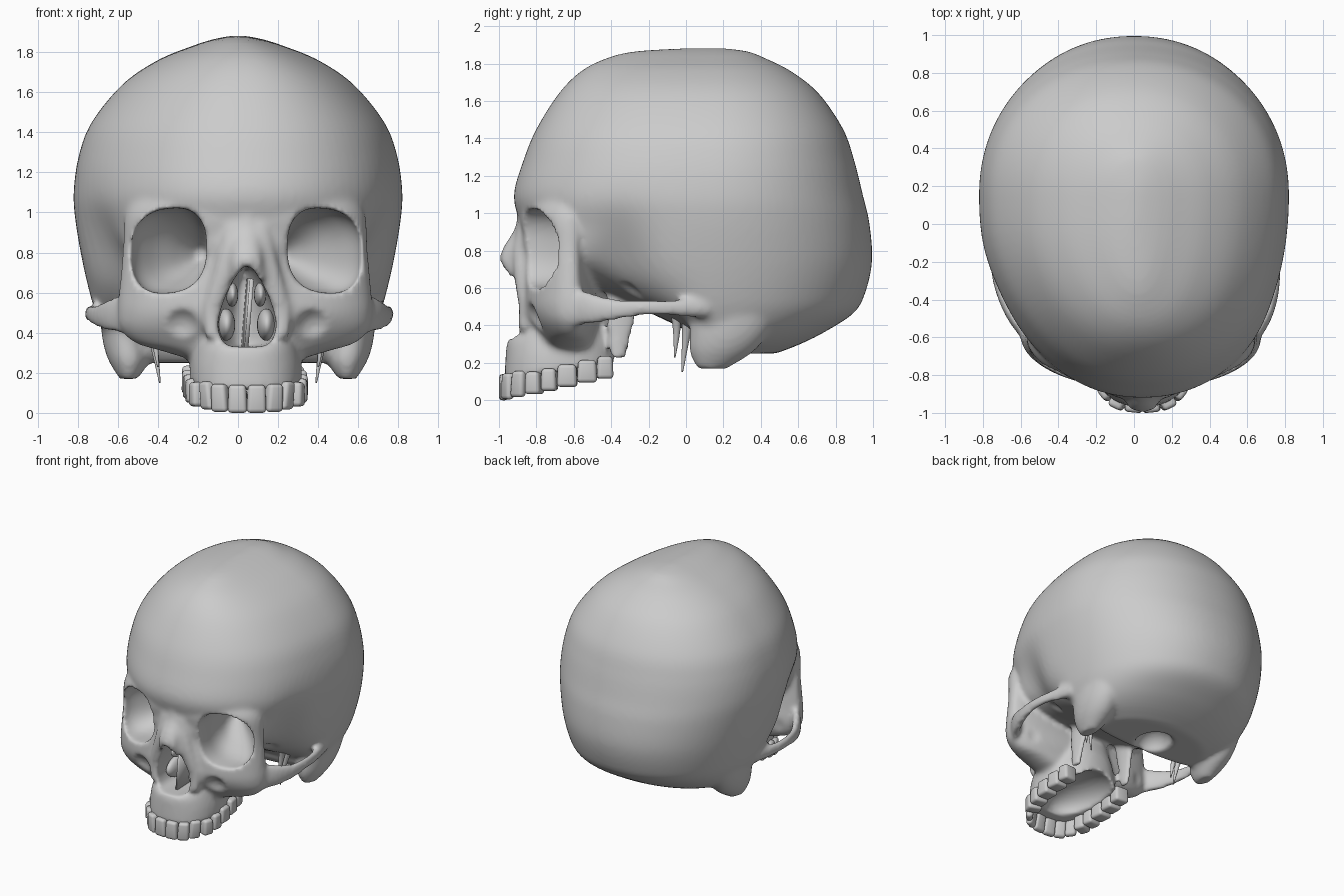
import bpy
import bmesh
from math import sin, cos, pi, atan2, exp
from mathutils import Matrix, Vector

if "Cube" in bpy.data.objects:
    bpy.data.objects.remove(bpy.data.objects["Cube"], do_unlink=True)

bone_grey = bpy.data.materials.new("bone_grey")
bone_grey.use_nodes = True
bone_grey.diffuse_color = (0.6, 0.6, 0.6, 1)
bone_grey.node_tree.nodes["Principled BSDF"].inputs["Base Color"].default_value = (0.6, 0.6, 0.6, 1)

SIDES = (1, -1)
SEGMENTS = 96


def spow(value, power):
    return (1 if value >= 0 else -1) * abs(value) ** (2 / power)


def refine(rows, steps=6):
    """Smooth curve through the rows of a table."""
    out = []
    for i in range(len(rows) - 1):
        a, b, c, d = (rows[max(0, min(len(rows) - 1, i + k))] for k in (-1, 0, 1, 2))
        for s in range(steps):
            t = s / steps
            out.append([0.5 * (2 * q + (r - p) * t + (2 * p - 5 * q + 4 * r - w) * t * t
                               + (3 * q - p - 3 * r + w) * t ** 3)
                        for p, q, r, w in zip(a, b, c, d)])
    return out + [list(rows[-1])]


def skin(bm, rings):
    """Bridge closed rings into a capped solid."""
    loops = [[bm.verts.new(p) for p in ring] for ring in rings]
    for low, high in zip(loops, loops[1:]):
        for i in range(len(low)):
            j = (i + 1) % len(low)
            bm.faces.new((low[i], low[j], high[j], high[i]))
    bm.faces.new(loops[0])
    bm.faces.new(loops[-1])


def stack(bm, rows, mid, power=2.0):
    """Level slices given as height, front, back, half width."""
    rings = []
    for z, front, back, width in refine(rows):
        ring = []
        for i in range(SEGMENTS):
            t = 2 * pi * i / SEGMENTS
            reach = back - mid if sin(t) > 0 else mid - front
            ring.append((width * spow(cos(t), power), mid + reach * spow(sin(t), power), z))
        rings.append(ring)
    skin(bm, rings)


def tube(bm, rows, side=1, upright=True, power=2.0):
    """Slices given as centre and two radii; upright ones lie level."""
    rings = []
    for x, y, z, a, b in refine(rows):
        ring = []
        for i in range(SEGMENTS):
            t = 2 * pi * i / SEGMENTS
            u, v = a * spow(cos(t), power), b * spow(sin(t), power)
            ring.append((side * (x + u), y + v, z) if upright
                        else (side * (x + u), y, z + v - 0.1 * u))
        rings.append(ring)
    skin(bm, rings)


def ball(bm, place, radii):
    bmesh.ops.create_uvsphere(bm, u_segments=32, v_segments=20, radius=1,
                              matrix=Matrix.Translation(place) @ Matrix.Diagonal((*radii, 1)))


def finish(name, bm):
    """The face sits slightly to the left of the braincase."""
    bmesh.ops.recalc_face_normals(bm, faces=bm.faces)
    for v in bm.verts:
        t = max(0, min(1, -v.co.y / 0.85))
        v.co.x += 0.045 * t * t * (3 - 2 * t)
    mesh = bpy.data.meshes.new(name)
    bm.to_mesh(mesh)
    bm.free()
    mesh.materials.append(bone_grey)
    mesh.shade_smooth()
    obj = bpy.data.objects.new(name, mesh)
    bpy.context.scene.collection.objects.link(obj)
    return obj


# Braincase, pinched at the temples
bone = bmesh.new()
stack(bone, [
    (1.882, 0, .2, .03), (1.865, -.27, .33, .12), (1.83, -.42, .42, .23),
    (1.76, -.56, .56, .4), (1.64, -.68, .71, .575), (1.45, -.8, .84, .73),
    (1.28, -.87, .9, .795), (1.1, -.92, .945, .82), (.95, -.89, .98, .81),
    (.75, -.84, .995, .775), (.58, -.45, .96, .735), (.47, -.2, .9, .7),
    (.37, 0, .75, .65), (.3, .04, .61, .57), (.25, .08, .48, .45)], .15, 2.12)
for v in bone.verts:
    v.co.x *= 1 - 0.16 * exp(-((v.co.y + 0.38) / 0.17) ** 2 - ((v.co.z - 0.68) / 0.25) ** 2)

# Brow, eye surrounds and cheeks
stack(bone, [
    (1.08, -.86, -.5, .55), (.98, -.895, -.5, .6), (.8, -.865, -.5, .612),
    (.6, -.875, -.48, .63), (.5, -.875, -.46, .635), (.42, -.84, -.46, .62),
    (.35, -.79, -.48, .55), (.31, -.78, -.48, .42), (.26, -.78, -.48, .25)], -.6)

# Upper jaw, tilted up toward the back
jaw = bmesh.new()
stack(jaw, [
    (.54, -.87, -.42, .22), (.42, -.88, -.4, .235), (.35, -.92, -.38, .245),
    (.31, -.955, -.37, .255), (.22, -.965, -.36, .275), (.11, -.97, -.35, .28)], -.65, 2.3)
for v in jaw.verts:
    v.co.z += 0.15 * (v.co.y + 0.96)
jaw_mesh = bpy.data.meshes.new("jaw_part")
jaw.to_mesh(jaw_mesh)
jaw.free()
bone.from_mesh(jaw_mesh)
bpy.data.meshes.remove(jaw_mesh)

# Bridge of the nose
tube(bone, [(0, -.86, 1.02, .06, .04), (0, -.87, .92, .065, .045),
            (0, -.92, .82, .075, .055), (0, -.95, .745, .08, .045), (0, -.92, .66, .09, .035)])

for side in SIDES:
    # Flank of the nose
    tube(bone, [(.06, -.86, .95, .05, .04), (.09, -.87, .78, .06, .055),
                (.13, -.87, .63, .06, .045), (.17, -.86, .5, .05, .035),
                (.16, -.86, .38, .05, .04)], side)
    # Cheek arch
    tube(bone, [(.57, -.62, .5, .05, .11), (.655, -.51, .49, .04, .085),
                (.715, -.38, .485, .03, .058), (.743, -.24, .495, .024, .045),
                (.735, -.08, .495, .026, .045), (.67, .12, .5, .05, .06)], side, False)
    # Bony knob behind the ear
    tube(bone, [(.57, .26, .5, .12, .24), (.56, .23, .36, .115, .21),
                (.545, .19, .26, .1, .17), (.545, .14, .17, .045, .08)], side)
    # Wing plate behind the jaw
    tube(bone, [(.2, -.33, .6, .04, .1), (.22, -.35, .42, .024, .075),
                (.23, -.36, .22, .02, .04)], side)

skull = finish("skull", bone)

# Openings
cut = bmesh.new()
for side in SIDES:
    # Eye socket
    tube(cut, [(.39, -1.1, .81, .19, .215), (.388, -.82, .81, .186, .21),
               (.372, -.65, .81, .192, .205), (.32, -.52, .81, .15, .16),
               (.25, -.4, .8, .09, .09), (.2, -.3, .79, .03, .03)], side, False, 2.5)
    # Hollow inside the cheek arch
    ball(cut, (side * .52, -.36, .4), (.14, .17, .24))
    # Shallow dip below the eye socket
    ball(cut, (side * .34, -.91, .41), (.12, .14, .13))
# Nose opening
stack(cut, [(.33, -1.1, -.5, .07), (.355, -1.1, -.5, .12), (.44, -1.1, -.5, .145),
            (.55, -1.1, -.5, .12), (.65, -1.1, -.5, .075), (.73, -1.1, -.55, .025)], -.85)
# Roof of the mouth and spinal opening
ball(cut, (0, -.56, .14), (.2, .31, .15))
ball(cut, (0, .22, .23), (.13, .15, .14))
openings = finish("openings_cutter", cut)
openings.hide_render = True

# Fuse, carve and soften
for kind in ("REMESH", "BOOLEAN", "REMESH", "SMOOTH"):
    mod = skull.modifiers.new(kind.lower(), kind)
    if kind == "REMESH":
        mod.mode = "VOXEL"
        mod.voxel_size = 0.0155
    elif kind == "BOOLEAN":
        mod.operation = "DIFFERENCE"
        mod.solver = "EXACT"
        mod.object = openings
    else:
        mod.factor = 0.5
        mod.iterations = 6
bpy.context.view_layer.update()
graph = bpy.context.evaluated_depsgraph_get()
carved = bpy.data.meshes.new_from_object(skull.evaluated_get(graph))
skull.modifiers.clear()
skull.data = carved
carved.materials.clear()
carved.materials.append(bone_grey)
carved.shade_smooth()
bpy.data.objects.remove(openings, do_unlink=True)

# Inside of the nose
inner = bmesh.new()
bmesh.ops.create_cube(inner, size=1, matrix=Matrix.Translation((.01, -.67, .49))
                      @ Matrix.Rotation(.08, 4, "Y") @ Matrix.Diagonal((.02, .34, .36, 1)))
for side in SIDES:
    ball(inner, (side * .1, -.68, .44), (.045, .14, .08))
    ball(inner, (side * .07, -.68, .59), (.03, .13, .06))
finish("nose_partition", inner)

# Spikes under the ears
spikes = bmesh.new()
for side in SIDES:
    tube(spikes, [(.46, .02, .5, .035, .04), (.42, 0, .34, .02, .022),
                  (.39, -.02, .15, .004, .004)], side)
    tube(spikes, [(.45, -.06, .5, .03, .03), (.42, -.05, .38, .02, .02),
                  (.4, -.06, .23, .004, .004)], side)
finish("ear_spikes", spikes)

# Teeth: place along the jaw and width
teeth = [(.047, -.96, .098), (.135, -.94, .088), (.195, -.885, .085), (.23, -.81, .086),
         (.248, -.73, .086), (.255, -.635, .11), (.255, -.53, .108), (.247, -.435, .09)]
row = bmesh.new()
for side in SIDES:
    for i, (x, y, width) in enumerate(teeth):
        ahead = teeth[min(i + 1, len(teeth) - 1)]
        behind = teeth[i - 1] if i else (-x, y, width)
        turn = atan2(ahead[1] - behind[1], ahead[0] - behind[0])
        front = i < 3
        depth = 0.075 if front else 0.11
        bottom = 0.22 * (y + 0.96)
        height = 0.14 if front else 0.12
        for v in bmesh.ops.create_cube(row, size=1)["verts"]:
            low = v.co.z < 0
            taper = 1.0 if low else 0.88
            edge = 0.6 if low and front else 1.0
            lean = -0.015 if low and front else 0
            p = Vector((v.co.x * width * taper, v.co.y * depth * edge, 0))
            p.rotate(Matrix.Rotation(turn, 3, "Z"))
            v.co = (side * (x + p.x), y + p.y + lean, bottom + height * (v.co.z + 0.5))
tooth_row = finish("teeth", row)
bevel = tooth_row.modifiers.new("rounding", "BEVEL")
bevel.width = 0.02
bevel.segments = 3
